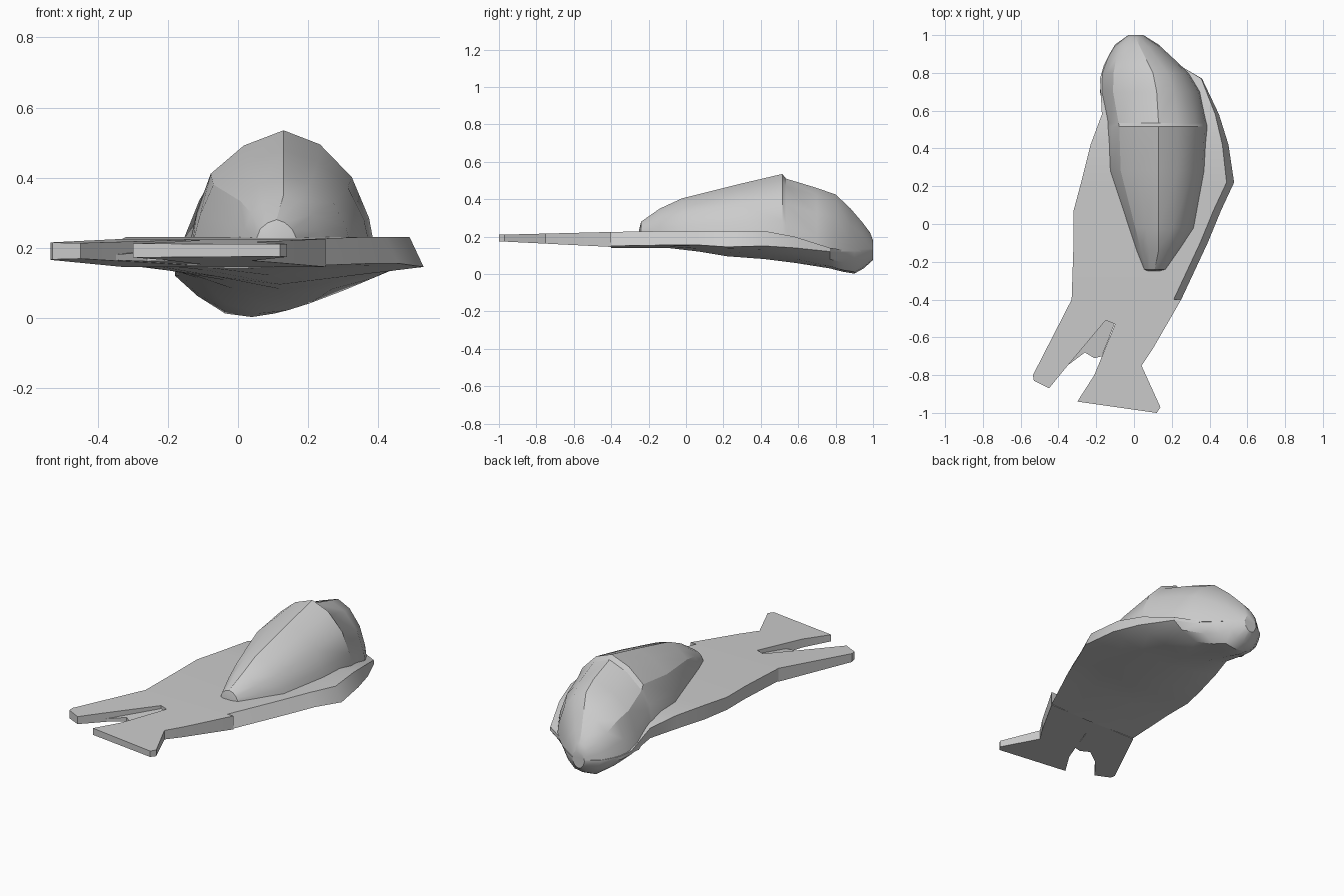
import bpy, bmesh, math

cube = bpy.data.objects.get("Cube")
if cube:
    bpy.data.objects.remove(cube, do_unlink=True)

grey = bpy.data.materials.new("plain grey")
grey.use_nodes = True
grey.diffuse_color = (0.6, 0.6, 0.6, 1)
grey.node_tree.nodes["Principled BSDF"].inputs["Base Color"].default_value = (0.6, 0.6, 0.6, 1)


def finish(name, bm, angle):
    bmesh.ops.recalc_face_normals(bm, faces=bm.faces)
    mesh = bpy.data.meshes.new(name)
    bm.to_mesh(mesh)
    bm.free()
    obj = bpy.data.objects.new(name, mesh)
    bpy.context.collection.objects.link(obj)
    mesh.materials.append(grey)
    bpy.ops.object.select_all(action="DESELECT")
    obj.select_set(True)
    bpy.context.view_layer.objects.active = obj
    bpy.ops.object.shade_smooth_by_angle(angle=math.radians(angle))
    return obj


def loft(name, rings, angle):
    """Skin closed rings of equal length and cap both ends."""
    bm = bmesh.new()
    loops = [[bm.verts.new(p) for p in ring] for ring in rings]
    for a, b in zip(loops, loops[1:]):
        for i in range(len(a)):
            j = (i + 1) % len(a)
            bm.faces.new((a[i], a[j], b[j], b[i]))
    bm.faces.new(loops[0])
    bm.faces.new(loops[-1])
    return finish(name, bm, angle)


def plate(name, outline, top, bottom):
    """Flat outline with sloping top and bottom heights."""
    bm = bmesh.new()
    up = [bm.verts.new((x, y, top(y))) for x, y in outline]
    low = [bm.verts.new((x, y, bottom(y))) for x, y in outline]
    bm.faces.new(up)
    bm.faces.new(low)
    for i in range(len(up)):
        j = (i + 1) % len(up)
        bm.faces.new((up[i], up[j], low[j], low[i]))
    return finish(name, bm, 30)


# Hull: y, left edge, right edge, deck height, chine height, keel height, keel x, roundness
hull = [
    (-0.40, -0.33, 0.25, 0.225, 0.15, 0.14, 0.00, 0),
    (-0.10, -0.32, 0.39, 0.23, 0.155, 0.14, 0.05, 0),
    (0.07, -0.32, 0.46, 0.23, 0.155, 0.12, 0.10, 0),
    (0.22, -0.28, 0.53, 0.23, 0.145, 0.095, 0.12, 0),
    (0.42, -0.23, 0.50, 0.23, 0.15, 0.08, 0.13, 0.2),
    (0.58, -0.17, 0.45, 0.20, 0.14, 0.06, 0.12, 0.5),
    (0.77, -0.18, 0.36, 0.14, 0.12, 0.03, 0.08, 0.9),
    (0.84, -0.16, 0.24, 0.13, 0.11, 0.012, 0.06, 1),
    (0.90, -0.13, 0.18, 0.13, 0.11, 0.002, 0.04, 1),
    (0.95, -0.10, 0.13, 0.13, 0.115, 0.03, 0.02, 1),
    (1.00, -0.03, 0.05, 0.13, 0.12, 0.075, 0.01, 1),
]


def hull_ring(y, xl, xr, deck, chine, keel, kx, rnd):
    ring = [(xl, y, deck), (xl, y, chine)]
    for edge, steps in ((xl, (0.8, 0.45)), (None, ()), (xr, (0.45, 0.8))):
        if edge is None:
            ring.append((kx, y, keel))
        for t in steps:
            lift = t + (t ** 3 - t) * rnd
            ring.append((kx + (edge - kx) * t, y, keel + (chine - keel) * lift))
    inset = 0.04 * (1 - rnd)
    return ring + [(xr, y, chine), (xr - inset, y, deck)]


loft("hull", [hull_ring(*s) for s in hull], 32)

# Dome: y, left edge, right edge, base height, crest height, crest x
dome = [
    (-0.25, 0.07, 0.14, 0.21, 0.24, 0.10),
    (-0.24, 0.05, 0.17, 0.21, 0.28, 0.11),
    (-0.14, 0.01, 0.24, 0.21, 0.35, 0.13),
    (-0.02, -0.03, 0.32, 0.21, 0.405, 0.13),
    (0.28, -0.13, 0.375, 0.21, 0.48, 0.13),
    (0.515, -0.14, 0.39, 0.20, 0.535, 0.13),
    (0.535, -0.145, 0.39, 0.17, 0.51, 0.13),
    (0.70, -0.18, 0.355, 0.12, 0.46, 0.12),
    (0.80, -0.17, 0.29, 0.12, 0.425, 0.10),
    (0.88, -0.14, 0.205, 0.12, 0.35, 0.06),
    (0.94, -0.105, 0.14, 0.12, 0.28, 0.03),
    (0.985, -0.05, 0.07, 0.12, 0.22, 0.01),
    (1.00, -0.03, 0.05, 0.12, 0.18, 0.01),
]
shape = [(-1, 0), (-0.92, 0.3), (-0.77, 0.63), (-0.42, 0.87), (0, 1),
         (0.4, 0.88), (0.75, 0.6), (0.94, 0.25), (1, 0)]


def dome_ring(y, xl, xr, base, crest, cx):
    return [(cx + abs(u) * ((xr if u > 0 else xl) - cx), y, base + (crest - base) * h)
            for u, h in shape]


loft("dome", [dome_ring(*s) for s in dome], 28)

# Forked tail with a low web between the prongs
def tail_top(y):
    return 0.225 + (y + 0.4) * 0.025


def tail_bottom(y):
    return 0.145 - (y + 0.4) * 0.05


plate("tail", [(-0.33, -0.4), (-0.535, -0.8), (-0.53, -0.83), (-0.45, -0.87),
               (-0.36, -0.76), (-0.15, -0.51), (-0.10, -0.53), (-0.21, -0.8),
               (-0.3, -0.94), (0.12, -1.0), (0.14, -0.97), (0.04, -0.75),
               (0.10, -0.66), (0.25, -0.4)][::-1], tail_top, tail_bottom)
plate("tail_web", [(-0.15, -0.5), (-0.36, -0.755), (-0.26, -0.68), (-0.21, -0.71),
                   (-0.17, -0.7), (-0.1, -0.52)],
      lambda y: 0.205 + (y + 0.5) * 0.1, lambda y: tail_bottom(y) + 0.002)
